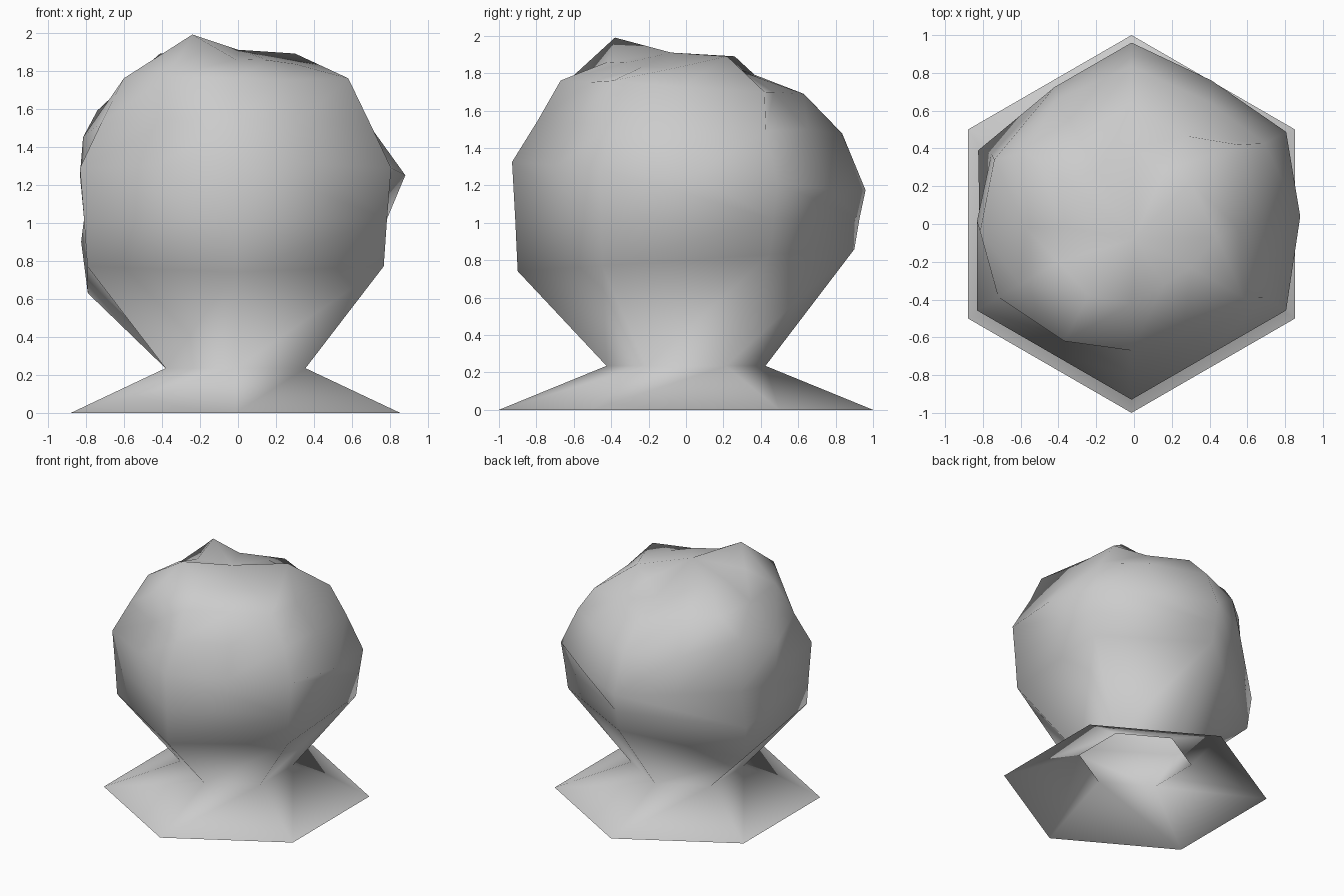
import bpy, bmesh
from math import cos, sin, radians
from mathutils import Vector

cube = bpy.data.objects.get("Cube")
if cube:
    bpy.data.objects.remove(cube, do_unlink=True)

CENTRE_X = -0.013

grey = bpy.data.materials.new("light_grey")
grey.use_nodes = True
colour = (0.6, 0.6, 0.6, 1)
grey.diffuse_color = colour
grey.node_tree.nodes["Principled BSDF"].inputs["Base Color"].default_value = colour


def hexagon(radius, z, tilt=0, shift=0, middles=False, bumps=None):
    """Six corners, the first facing front; optional edge middles and bumped points."""
    corners = []
    for i in range(6):
        a = radians(60 * i - 90)
        y = radius * sin(a)
        corners.append(Vector((radius * cos(a) + CENTRE_X, y + shift, z + tilt * y)))
    points = corners
    if middles:
        points = []
        for i, c in enumerate(corners):
            points += [c, (c + corners[(i + 1) % 6]) / 2]
    for i, place in (bumps or {}).items():
        points[i] = Vector(place)
    return points


def finish(name, bm):
    bmesh.ops.recalc_face_normals(bm, faces=bm.faces[:])
    mesh = bpy.data.meshes.new(name)
    bm.to_mesh(mesh)
    bm.free()
    for p in mesh.polygons:
        p.use_smooth = True
    mesh.materials.append(grey)
    obj = bpy.data.objects.new(name, mesh)
    bpy.context.collection.objects.link(obj)


# Rings from the flared open foot, through the neck, to the crown
rings = [
    hexagon(1.0, 0),
    hexagon(0.425, 0.235),
    hexagon(0.9, 0.8, tilt=0.065, bumps={4: (-0.79, 0.38, 0.63)}),
    hexagon(0.92, 1.02, shift=0.007, bumps={4: (-0.825, 0.39, 0.9)}),
    hexagon(0.945, 1.25, tilt=-0.08, shift=0.015, middles=True,
            bumps={3: (0.88, 0.04, 1.25), 5: (0.41, 0.76, 1.18),
                   8: (-0.755, 0.37, 1.17)}),
    hexagon(0.815, 1.51, tilt=-0.04, shift=0.02, middles=True,
            bumps={5: (0.39, 0.65, 1.5), 7: (-0.41, 0.66, 1.48),
                   8: (-0.74, 0.34, 1.59), 9: (-0.815, -0.04, 1.45)}),
    hexagon(0.65, 1.725, tilt=-0.055, shift=-0.02, middles=True,
            bumps={2: (0.58, -0.39, 1.76), 4: (0.55, 0.42, 1.7),
                   8: (-0.57, 0.38, 1.75), 10: (-0.6, -0.32, 1.76),
                   11: (-0.37, -0.62, 1.77)}),
    hexagon(0.4, 1.84, tilt=-0.05, shift=-0.02, middles=True,
            bumps={2: (0.3, -0.23, 1.835), 3: (0.44, -0.07, 1.825),
                   4: (0.3, 0.22, 1.89), 6: (0, 0.4, 1.77),
                   8: (-0.41, 0.26, 1.89), 10: (-0.4, -0.2, 1.88),
                   11: (-0.24, -0.38, 1.99)}),
]

bm = bmesh.new()
loops = [[bm.verts.new(p) for p in ring] for ring in rings]
for low, high in zip(loops, loops[1:]):
    n, step = len(low), len(high) // len(low)
    for i in range(n):
        a, b = low[i], low[(i + 1) % n]
        upper = [high[(step * i + k) % len(high)] for k in range(step, -1, -1)]
        bm.faces.new([a, b] + upper)

# Crown closes to a single point
apex = bm.verts.new((0, -0.08, 1.91))
crown = loops[-1]
for i, v in enumerate(crown):
    bm.faces.new((v, crown[(i + 1) % len(crown)], apex))
finish("rounded_head_on_flared_base", bm)
